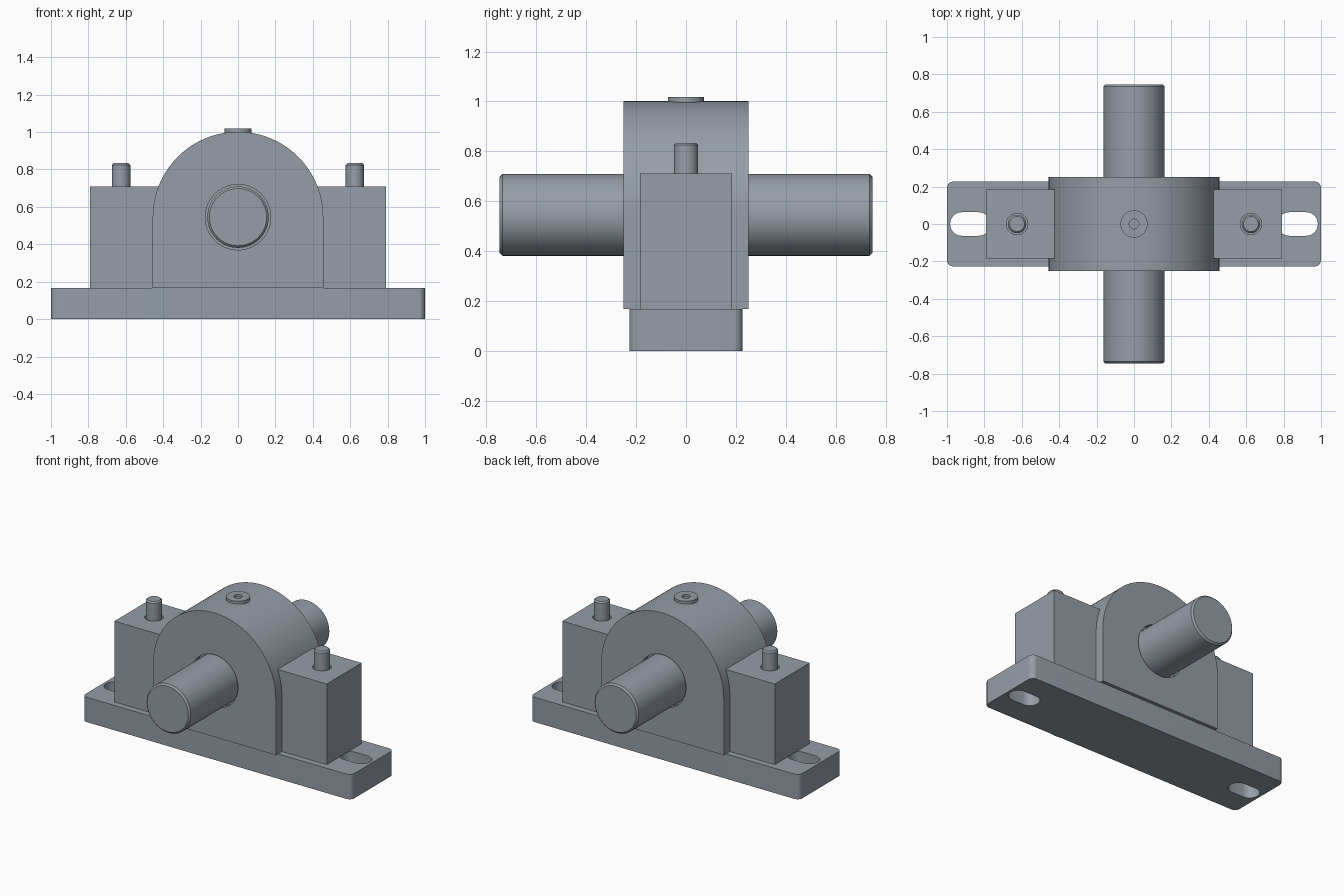
import bpy, bmesh
from math import pi, sin, cos
from mathutils import Matrix, Vector

cube = bpy.data.objects.get("Cube")
if cube:
    bpy.data.objects.remove(cube, do_unlink=True)

steel = bpy.data.materials.new("steel_grey")
steel.use_nodes = True
COLOUR = (0.30, 0.34, 0.385, 1)
steel.diffuse_color = COLOUR
steel.node_tree.nodes["Principled BSDF"].inputs["Base Color"].default_value = COLOUR

# Turns z-up shapes so that their axis lies along y
ALONG_Y = Matrix.Rotation(pi / 2, 4, "X")


def finish(name, bm, matrix=Matrix()):
    bmesh.ops.transform(bm, matrix=matrix, verts=bm.verts)
    bmesh.ops.recalc_face_normals(bm, faces=bm.faces)
    mesh = bpy.data.meshes.new(name)
    bm.to_mesh(mesh)
    bm.free()
    mesh.materials.append(steel)
    obj = bpy.data.objects.new(name, mesh)
    bpy.context.collection.objects.link(obj)
    return obj


def prism(name, outline, low, high, matrix=Matrix()):
    bm = bmesh.new()
    face = bm.faces.new([bm.verts.new((x, y, low)) for x, y in outline])
    top = bmesh.ops.extrude_face_region(bm, geom=[face])["geom"]
    moved = [v for v in top if isinstance(v, bmesh.types.BMVert)]
    bmesh.ops.translate(bm, verts=moved, vec=(0, 0, high - low))
    return finish(name, bm, matrix)


def lathe(name, profile, matrix=Matrix(), steps=64):
    bm = bmesh.new()
    verts = [bm.verts.new((r, 0, z)) for r, z in profile]
    edges = [bm.edges.new(pair) for pair in zip(verts, verts[1:])]
    bmesh.ops.spin(bm, geom=verts + edges, axis=(0, 0, 1), cent=(0, 0, 0),
                   angle=2 * pi, steps=steps)
    bmesh.ops.remove_doubles(bm, verts=bm.verts, dist=1e-5)
    return finish(name, bm, matrix)


def rod(name, radius, low, high, matrix=Matrix(), chamfer=0.0):
    if chamfer:
        profile = [(0, low), (radius - chamfer, low), (radius, low + chamfer),
                   (radius, high - chamfer), (radius - chamfer, high), (0, high)]
    else:
        profile = [(0, low), (radius, low), (radius, high), (0, high)]
    return lathe(name, profile, matrix)


def arc(cx, cy, radius, start, end, count):
    angles = [start + (end - start) * i / count for i in range(count + 1)]
    return [(cx + radius * cos(a), cy + radius * sin(a)) for a in angles]


def rectangle(x0, x1, half_y):
    return [(x0, -half_y), (x1, -half_y), (x1, half_y), (x0, half_y)]


def cut(obj, cutter):
    mod = obj.modifiers.new("cut", "BOOLEAN")
    mod.operation = "DIFFERENCE"
    mod.solver = "EXACT"
    mod.object = cutter
    bpy.context.view_layer.objects.active = obj
    bpy.ops.object.modifier_apply(modifier=mod.name)
    bpy.data.objects.remove(cutter, do_unlink=True)


BASE_TOP = 0.167
SHOULDER_TOP = 0.71
AXIS_Z = 0.545
ARCH = 0.456
DEPTH = 0.25
SIDES = (("left", 1), ("right", -1))
parts = []

# Base plate with rounded corners
corner = 0.035
outline = []
for i, (sx, sy) in enumerate([(1, 1), (-1, 1), (-1, -1), (1, -1)]):
    outline += arc(sx * (1 - corner), sy * (0.227 - corner), corner,
                   i * pi / 2, (i + 1) * pi / 2, 8)
base = prism("base_plate", outline, 0, BASE_TOP)
parts.append(base)

# Arched bearing housing
outline = [(-ARCH, BASE_TOP), (ARCH, BASE_TOP)] + arc(0, AXIS_Z, ARCH, 0, pi, 64)
housing = prism("bearing_housing", outline, -DEPTH, DEPTH, ALONG_Y)
parts.append(housing)

# Shaft and the clearance rings around it
at_axis = Matrix.Translation((0, 0, AXIS_Z)) @ ALONG_Y
for sign in (-1, 1):
    ends = sorted((sign * (DEPTH - 0.04), sign * (DEPTH + 0.1)))
    cut(housing, rod("bore_cutter", 0.175, *ends, at_axis))
parts.append(rod("shaft", 0.164, -0.747, 0.747, at_axis, 0.011))

for side, s in SIDES:
    # Mounting slot through the base
    slot = (arc(0.92, 0, 0.063, -pi / 2, pi / 2, 16)
            + arc(0.83, 0, 0.063, pi / 2, 3 * pi / 2, 16))
    cut(base, prism("slot_cutter", [(s * x, y) for x, y in slot], -0.1, 0.3))

    # Shoulder block with a bolt hole
    block = prism(side + "_shoulder", rectangle(*sorted((s * 0.3, s * 0.79)), 0.185),
                  BASE_TOP, SHOULDER_TOP)
    place = Matrix.Translation((s * 0.625, 0, 0))
    cut(block, rod("hole_cutter", 0.057, SHOULDER_TOP - 0.04, 0.9, place))
    parts.append(block)

    # Cap bolt
    parts.append(rod(side + "_bolt", 0.049, 0.6, 0.834, place, 0.009))

# Oil plug with a small socket on the crown
parts.append(lathe("oil_plug", [(0, 0.95), (0.073, 0.95), (0.073, 1.018),
                                (0.026, 1.018), (0.026, 0.995), (0, 0.995)]))

# Smooth curved walls, sharp edges
bpy.ops.object.select_all(action="DESELECT")
for obj in parts:
    obj.select_set(True)
bpy.context.view_layer.objects.active = parts[0]
bpy.ops.object.shade_smooth_by_angle(angle=pi / 6)
